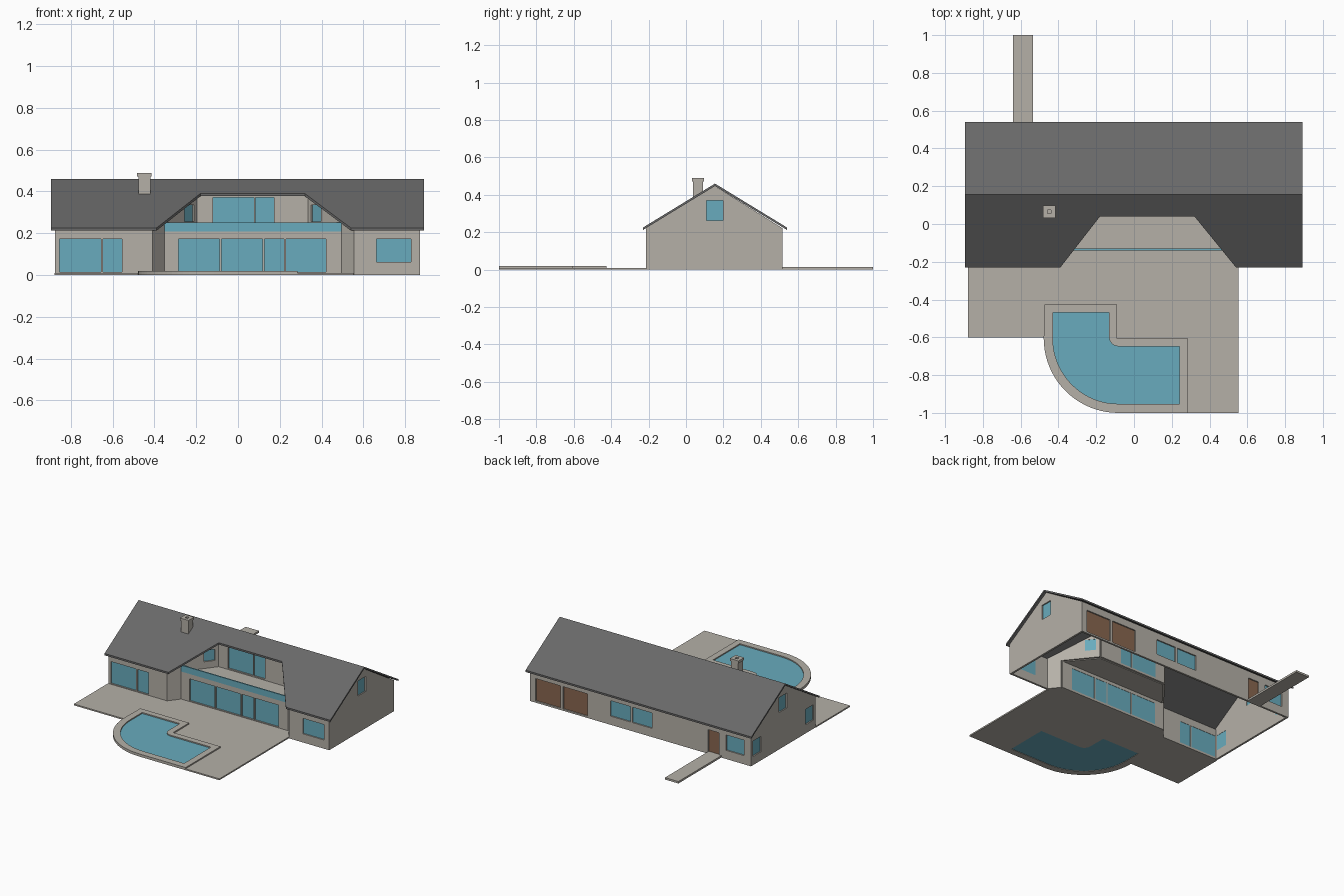
import bpy, bmesh, math
from mathutils import Vector
from mathutils.geometry import tessellate_polygon

if "Cube" in bpy.data.objects:
    bpy.data.objects.remove(bpy.data.objects["Cube"])


def material(name, color):
    m = bpy.data.materials.new(name)
    m.diffuse_color = (*color, 1)
    m.use_nodes = True
    m.node_tree.nodes["Principled BSDF"].inputs["Base Color"].default_value = m.diffuse_color
    return m


STONE = material("warm grey render", (0.46, 0.435, 0.39))
ROOF = material("dark slate", (0.14, 0.14, 0.14))
GLASS = material("blue glass", (0.14, 0.41, 0.51))
WOOD = material("brown wood", (0.25, 0.135, 0.08))


def plate(name, loops, place, offset, mat):
    """Flat panel from an outline plus hole loops, thickened by an offset."""
    pts = [p for loop in loops for p in loop]
    n = len(pts)
    tris = tessellate_polygon([[Vector((u, v, 0)) for u, v in l] for l in loops])
    low = [Vector(place(u, v)) for u, v in pts]
    verts = low + [p + Vector(offset) for p in low]
    faces = [tuple(t) for t in tris] + [tuple(i + n for i in reversed(t)) for t in tris]
    start = 0
    for l in loops:
        k = len(l)
        for i in range(k):
            a, b = start + i, start + (i + 1) % k
            faces.append((a, b, b + n, a + n))
        start += k
    me = bpy.data.meshes.new(name)
    me.from_pydata(verts, [], faces)
    bm = bmesh.new()
    bm.from_mesh(me)
    bmesh.ops.recalc_face_normals(bm, faces=bm.faces)
    bm.to_mesh(me)
    bm.free()
    me.materials.append(mat)
    ob = bpy.data.objects.new(name, me)
    bpy.context.collection.objects.link(ob)
    return ob


def rect(u0, v0, u1, v1):
    return [(u0, v0), (u1, v0), (u1, v1), (u0, v1)]


def slab(name, loops, z0, z1, mat):
    return plate(name, loops, lambda x, y: (x, y, z0), (0, 0, z1 - z0), mat)


def wall(name, origin, along, side, outline, windows=(), doors=()):
    """Upright wall with openings filled by recessed glass or wood."""
    d = Vector((*along, 0)).normalized()
    inward = Vector((-d.y, d.x, 0)) * side
    o = Vector((*origin, 0))
    put = lambda u, z: o + d * u + Vector((0, 0, z))
    deep = lambda u, z: put(u, z) + inward * 0.009
    holes = [rect(*h) for h in (*windows, *doors)]
    plate(name, [outline] + holes, put, inward * 0.014, STONE)
    for label, items, mat in (("window", windows, GLASS), ("door", doors, WOOD)):
        for h in items:
            plate(f"{name}_{label}", [rect(*h)], deep, inward * 0.003, mat)


LO, SILL, HEAD = 0.015, 0.062, 0.172
FRONT, BACK, RIDGE = -0.215, 0.515, 0.155

# front walls on both wings, and the set-back wall under the balcony
wall("left_wing_front", (0, FRONT), (1, 0), 1, rect(-0.875, 0, -0.41, 0.222),
     [(-0.855, LO, -0.655, HEAD), (-0.646, LO, -0.556, HEAD)])
wall("right_wing_front", (0, FRONT), (1, 0), 1, rect(0.555, 0, 0.872, 0.222),
     [(0.663, SILL, 0.829, HEAD)])
wall("living_room_front", (0, -0.14), (1, 0), 1, rect(-0.355, 0, 0.5, 0.206),
     [(-0.285, LO, -0.089, HEAD), (-0.079, LO, 0.117, HEAD),
      (0.127, LO, 0.22, HEAD), (0.229, LO, 0.42, HEAD)])
wall("upper_front", (0, 0.06), (1, 0), 1, rect(-0.195, 0.2, 0.335, 0.388),
     [(-0.12, 0.215, 0.076, 0.37), (0.084, 0.215, 0.172, 0.37)])

# angled walls each side of the balcony
for name, x0, x1, side in (("left", -0.41, -0.195, 1), ("right", 0.555, 0.335, -1)):
    L = math.hypot(x1 - x0, 0.275)
    wall(name + "_angled_wall", (x0, FRONT), (x1 - x0, 0.275), side,
         [(0, 0), (0.27 * L, 0), (0.27 * L, 0.2), (L, 0.2), (L, 0.388), (0, 0.222)],
         [(0.72 * L, 0.255, 0.93 * L, 0.335)])

# back wall with garage doors and entrance
wall("back_wall", (0, BACK), (1, 0), -1, rect(-0.875, 0, 0.872, 0.222),
     [(0.08, SILL, 0.238, HEAD), (-0.093, SILL, 0.064, HEAD), (-0.82, SILL, -0.678, HEAD)],
     [(0.633, 0.012, 0.83, HEAD), (0.42, 0.012, 0.612, HEAD), (-0.623, 0.014, -0.536, HEAD)])

# gable ends
gable = [(FRONT, 0), (BACK, 0), (BACK, 0.222), (RIDGE, 0.447), (FRONT, 0.222)]
attic = (0.11, 0.263, 0.198, 0.37)
wall("right_gable", (0.872, 0), (0, 1), 1, gable, [attic])
wall("left_gable", (-0.875, 0), (0, 1), -1, gable,
     [attic, (0.4, SILL, 0.49, HEAD), (-0.19, SILL, -0.1, HEAD)])

# roof slopes, the front one notched around the balcony
roof_at = lambda x, y: (x, y, 0.46 - 0.61 * abs(y - RIDGE))
plate("front_roof", [[(-0.895, RIDGE), (-0.895, -0.23), (-0.39, -0.23), (-0.18, 0.04),
                      (0.32, 0.04), (0.54, -0.23), (0.891, -0.23), (0.891, RIDGE)]],
      roof_at, (0, 0, -0.013), ROOF)
plate("back_roof", [rect(-0.895, RIDGE, 0.891, 0.54)], roof_at, (0, 0, -0.013), ROOF)

# balcony floor and glass railing
slab("balcony_floor", [[(-0.355, -0.14), (0.5, -0.14), (0.335, 0.06), (-0.195, 0.06)]],
     0.195, 0.207, STONE)
slab("balcony_railing", [rect(-0.353, -0.14, 0.498, -0.131)], 0.207, 0.252, GLASS)

# chimney with hollow cap
slab("chimney_stack", [rect(-0.477, 0.038, -0.419, 0.092)], 0.38, 0.472, STONE)
slab("chimney_cap", [rect(-0.483, 0.033, -0.415, 0.097), rect(-0.459, 0.055, -0.439, 0.075)],
     0.472, 0.489, STONE)


# pool: quarter-round L shape, coping ring and water
def arc(cx, cy, r, a0, a1, n):
    return [(cx + r * math.cos(math.radians(a0 + (a1 - a0) * i / n)),
             cy + r * math.sin(math.radians(a0 + (a1 - a0) * i / n))) for i in range(n + 1)]


CX, CY = -0.083, -0.605
pool = ([(-0.43, -0.468), *arc(CX, CY, 0.347, 180, 270, 20), (0.24, -0.952), (0.24, -0.648)]
        + arc(-0.082, -0.598, 0.05, 270, 180, 6) + [(-0.132, -0.468)])
coping = [(-0.475, -0.425), *arc(CX, CY, 0.395, 180, 270, 20), (0.285, -1.0),
          (0.285, -0.605), (-0.089, -0.605), (-0.089, -0.425)]
slab("pool_coping", [coping, pool], 0, 0.019, STONE)
slab("pool_water", [pool], 0.003, 0.011, GLASS)

# paved terrace around the pool and the entrance path
slab("terrace", [[(-0.878, FRONT), (-0.878, -0.6), (-0.475, -0.6), (-0.475, -0.425),
                  (-0.089, -0.425), (-0.089, -0.605), (0.285, -0.605), (0.285, -1.0),
                  (0.553, -1.0), (0.553, FRONT), (0.5, -0.14), (-0.355, -0.14),
                  (-0.41, FRONT)]], 0, 0.01, STONE)
slab("entrance_path", [rect(-0.64, BACK, -0.534, 1.0)], 0, 0.014, STONE)
